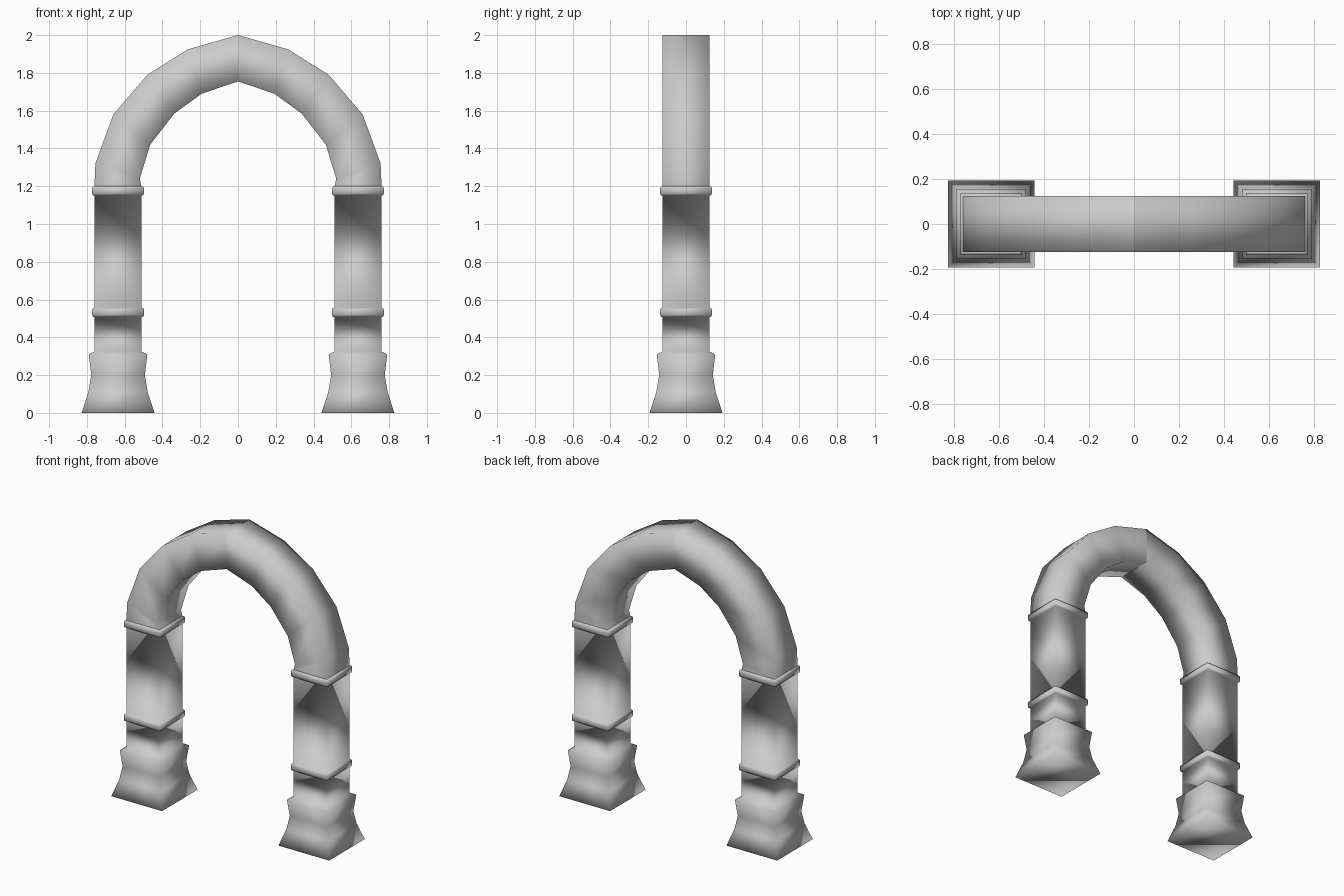
import bpy, bmesh

if "Cube" in bpy.data.objects:
    bpy.data.objects.remove(bpy.data.objects["Cube"])

CX, HALF = 0.635, 0.125   # column centre and half thickness


def loft(name, loops, cap_start=False):
    """Skin consecutive four-sided loops into a smooth-shaded tube."""
    bm = bmesh.new()
    rows = [[bm.verts.new(p) for p in loop] for loop in loops]
    for a, b in zip(rows, rows[1:]):
        for i in range(4):
            j = (i + 1) % 4
            bm.faces.new((a[i], a[j], b[j], b[i]))
    if cap_start:
        bm.faces.new(rows[0][::-1])
    bmesh.ops.recalc_face_normals(bm, faces=bm.faces)
    for f in bm.faces:
        f.smooth = True
    mesh = bpy.data.meshes.new(name)
    bm.to_mesh(mesh)
    bm.free()
    ob = bpy.data.objects.new(name, mesh)
    bpy.context.collection.objects.link(ob)
    return ob


def square(s, h, z):
    return [(s * CX + x * h, y * h, z)
            for x, y in ((-1, -1), (1, -1), (1, 1), (-1, 1))]


def band(z):
    """Rounded collar profile around the shaft."""
    return [(HALF, z), (0.133, z + 0.002), (0.137, z + 0.012),
            (0.137, z + 0.038), (0.133, z + 0.048), (HALF, z + 0.05)]


# Flared plinth, shaft and two collars: (half width, height)
leg_profile = [(0.193, 0), (0.157, 0.11), (0.142, 0.20), (0.155, 0.31),
               (0.125, 0.325)] + band(0.507) + band(1.15)

# Arch ribs: outer point and inner point in the xz plane
ribs = [((0.76, 1.20), (0.51, 1.195)),
        ((0.755, 1.32), (0.52, 1.24)),
        ((0.66, 1.58), (0.465, 1.42)),
        ((0.48, 1.79), (0.337, 1.585)),
        ((0.265, 1.925), (0.192, 1.69)),
        ((0, 2.0), (0, 1.755))]

for s, side in ((-1, "left"), (1, "right")):
    # Supporting column
    loft(side + "_column", [square(s, h, z) for h, z in leg_profile], True)
    # Half of the arch, meeting the other at a seam on top
    loft(side + "_arch", [[(s * o[0], -HALF, o[1]), (s * o[0], HALF, o[1]),
                           (s * i[0], HALF, i[1]), (s * i[0], -HALF, i[1])]
                          for o, i in ribs])
